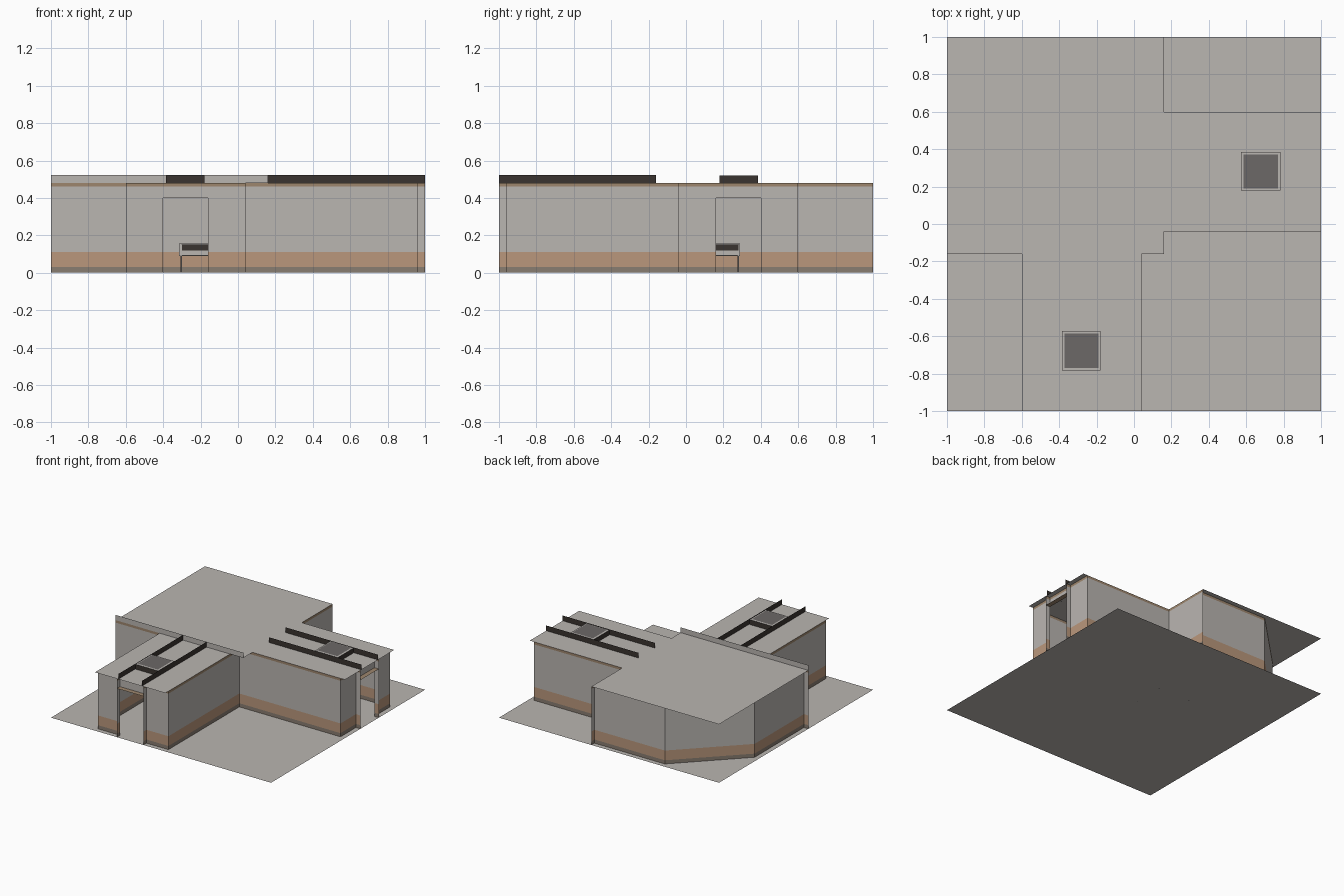
import bpy, bmesh

if "Cube" in bpy.data.objects:
    bpy.data.objects.remove(bpy.data.objects["Cube"])

def mat(name, rgb):
    m = bpy.data.materials.new(name)
    m.diffuse_color = (*rgb, 1)
    m.use_nodes = True
    m.node_tree.nodes["Principled BSDF"].inputs["Base Color"].default_value = m.diffuse_color
    return m

PLASTER = mat("warm_grey_plaster", (.49, .465, .44))
TAN = mat("tan_stripe", (.49, .31, .20))
BASE = mat("grey_brown_skirting", (.25, .205, .165))
TRIM = mat("brown_trim", (.34, .24, .155))
DARK = mat("dark_brown", (.042, .034, .029))
HATCH = mat("hatch_grey", (.15, .138, .135))
H = .48          # roof level
TOP = .523       # top of beams and parapet

def make(name, faces, mats):
    """faces: list of (corner points, material index)"""
    bm = bmesh.new()
    for pts, mi in faces:
        f = bm.faces.new([bm.verts.new(p) for p in pts])
        f.material_index = mi
    bmesh.ops.remove_doubles(bm, verts=bm.verts, dist=.0005)
    me = bpy.data.meshes.new(name)
    bm.to_mesh(me)
    bm.free()
    for m in mats:
        me.materials.append(m)
    ob = bpy.data.objects.new(name, me)
    bpy.context.collection.objects.link(ob)
    return ob

def strip(path, z0, z1, mi=0):
    return [([(*p, z0), (*q, z0), (*q, z1), (*p, z1)], mi)
            for p, q in zip(path, path[1:])]

def rect(x0, x1, y0, y1, z, mi=0):
    return [([(x0, y0, z), (x1, y0, z), (x1, y1, z), (x0, y1, z)], mi)]

def box(x0, x1, y0, y1, z0, z1, mi=0):
    loop = [(x0, y0), (x1, y0), (x1, y1), (x0, y1), (x0, y0)]
    return (strip(loop, z0, z1, mi) + rect(x0, x1, y0, y1, z1, mi)
            + [(rect(x0, x1, y0, y1, z0)[0][0][::-1], mi)])

def flip(faces):
    """Mirror across the diagonal: front wing -> right wing"""
    return [([(-y, -x, z) for x, y, z in reversed(pts)], mi) for pts, mi in faces]

# floor and roofs
make("floor", rect(-1, 1, -1, 1, 0), [PLASTER])
wing_roof = rect(-.6, .04, -1, -.16, H)
make("front_wing_roof", wing_roof, [PLASTER])
make("right_wing_roof", flip(wing_roof), [PLASTER])
make("main_roof", rect(-1, .16, -.16, 1, H), [PLASTER])

# walls in horizontal bands: skirting, stripe, plaster, top trim
paths = {
    "front_left_wall": [(-1, -.16), (-.6, -.16), (-.6, -.96), (-.4, -.96), (-.4, -1)],
    "inner_corner_wall": [(-.16, -1), (-.16, -.96), (.04, -.96), (.04, -.04),
                          (.96, -.04), (.96, .16), (1, .16)],
    "right_back_wall": [(1, .4), (.96, .4), (.96, .6), (.16, .6), (.16, 1)],
    "back_chamfered_wall": [(.16, .96), (-.48, .96), (-.96, .48), (-.96, -.16)],
}
bands = [(0, .03, 0), (.03, .11, 1), (.11, .46, 2), (.46, H, 3)]
for name, path in paths.items():
    make(name, [f for a, b, mi in bands for f in strip(path, a, b, mi)],
         [BASE, TAN, PLASTER, TRIM])
make("parapet", strip([(-1, -.16), (.16, -.16)], H, TOP), [PLASTER])

# parts repeated on both wings
lintel = (strip([(-.4, -.96), (-.16, -.96)], .4, .46, 0)
          + strip([(-.4, -.96), (-.16, -.96)], .46, H, 1)
          + rect(-.4, -.16, -1, -.96, .4, 1))
beams = (strip([(-.387, -.16), (-.387, -1)], H, TOP)
         + strip([(-.173, -1), (-.173, -.16)], H, TOP))
X0, X1, Y0, Y1, W = -.385, -.178, -.782, -.572, .013
hatch = (strip([(X0, Y0), (X1, Y0), (X1, Y1), (X0, Y1), (X0, Y0)], H, TOP - .003, 0)
         + rect(X0, X1, Y0, Y1, TOP - .003, 1)
         + rect(X0 + W, X1 - W, Y0 + W, Y1 - W, TOP, 2))
for side, fn in (("front", lambda f: f), ("right", flip)):
    make(side + "_door_lintel", fn(lintel), [PLASTER, TRIM])
    make(side + "_roof_beams", fn(beams), [DARK])
    make(side + "_roof_hatch", fn(hatch), [DARK, PLASTER, HATCH])

# low bench seen through both doorways
make("bench_seat", box(-.30, -.01, .01, .28, .12, .15), [DARK])
make("bench_apron", box(-.305, -.005, .005, .285, .093, .118), [PLASTER])
make("bench_end_panels", box(-.315, -.30, .01, .285, .09, .157)
     + box(-.31, -.01, .28, .29, .09, .157), [PLASTER])
legs = []
for x in (-.308, -.018):
    for y in (.015, .28):
        legs += box(x, x + .008, y - .004, y + .004, 0, .093)
make("bench_legs", legs, [HATCH])
